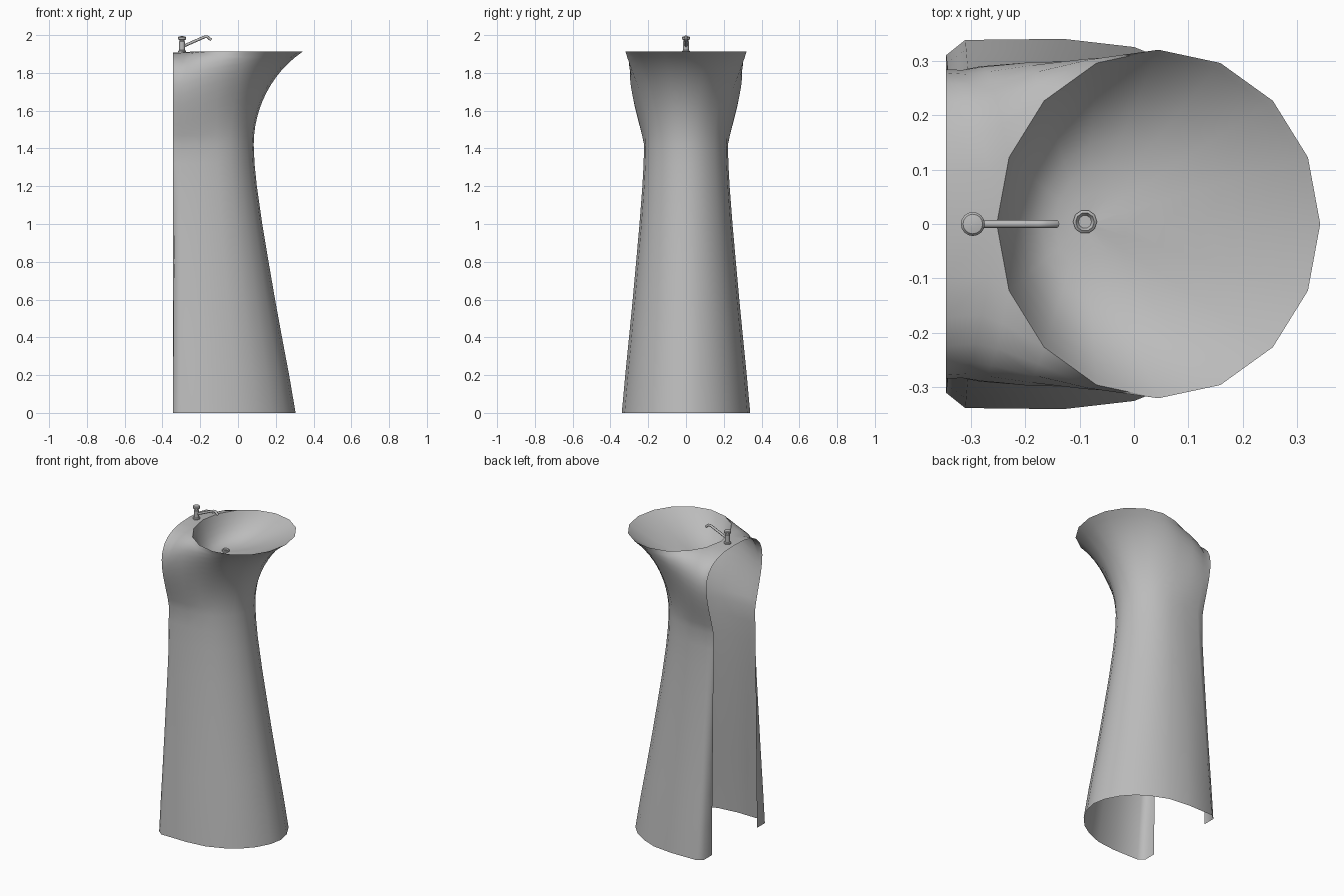
import bpy, bmesh, math
from mathutils import Vector as V

if "Cube" in bpy.data.objects:
    bpy.data.objects.remove(bpy.data.objects["Cube"])

grey = bpy.data.materials.new("ceramic grey")
grey.diffuse_color = (0.5, 0.5, 0.5, 1)
grey.use_nodes = True
grey.node_tree.nodes["Principled BSDF"].inputs["Base Color"].default_value = grey.diffuse_color


def add_object(name, mesh):
    ob = bpy.data.objects.new(name, mesh)
    bpy.context.collection.objects.link(ob)
    mesh.materials.append(grey)
    return ob


def half_surface(name, rows):
    """Smooth grid surface for the +y half, mirrored to -y."""
    n = len(rows[0])
    verts = [p for r in rows for p in r]
    faces = [(r * n + c, (r + 1) * n + c, (r + 1) * n + c + 1, r * n + c + 1)
             for r in range(len(rows) - 1) for c in range(n - 1)]
    me = bpy.data.meshes.new(name)
    me.from_pydata(verts, [], faces)
    me.shade_smooth()
    ob = add_object(name, me)
    m = ob.modifiers.new("mirror", 'MIRROR')
    m.use_axis = (False, True, False)
    m.merge_threshold = 0.0005
    return ob


def lathe(name, x, y, profile, sides):
    """Turned part: profile is a list of (radius, z), capped at both ends."""
    bm = bmesh.new()
    rings = []
    for r, z in profile:
        rings.append([bm.verts.new((x + r * math.cos(2 * math.pi * i / sides),
                                    y + r * math.sin(2 * math.pi * i / sides), z))
                      for i in range(sides)])
    for a, b in zip(rings, rings[1:]):
        for i in range(sides):
            j = (i + 1) % sides
            bm.faces.new((a[i], a[j], b[j], b[i]))
    bm.faces.new(rings[0][::-1])
    bm.faces.new(rings[-1])
    me = bpy.data.meshes.new(name)
    bm.to_mesh(me)
    bm.free()
    ob = add_object(name, me)
    bpy.ops.object.select_all(action='DESELECT')
    ob.select_set(True)
    bpy.context.view_layer.objects.active = ob
    bpy.ops.object.shade_smooth_by_angle(angle=math.radians(40))


RIM_Z = 1.912
# floor outline and neck outline, from back edge round to the front
base = [(-.345, .23), (-.345, .31), (-.31, .338), (-.13, .34), (0, .325),
        (.10, .285), (.18, .235), (.245, .165), (.29, .08), (.305, 0)]
neck = [(-.345, .212), (-.335, .217), (-.30, .222), (-.20, .222), (-.11, .213),
        (-.04, .188), (.01, .152), (.05, .105), (.075, .055), (.083, 0)]
NECK_Z = 1.42
# sixteen-sided bowl rim, back to front
rim = []
for i in range(9):
    a = math.pi * (1 - i / 8)
    rim.append(V((.045 + .297 * math.cos(a), .32 * math.sin(a) if 0 < i < 8 else 0, RIM_Z)))
ends = [V((-.345, 0, RIM_Z - .004))] + rim

# pedestal: tapering open-backed shell
rows = []
for z, k in [(0, 1), (.2, .845), (.4, .675), (.6, .51), (.8, .355), (1.0, .205),
             (1.2, .075), (1.32, .02), (NECK_Z, 0)]:
    rows.append([V((n[0] + (b[0] - n[0]) * k, n[1] + (b[1] - n[1]) * k, z))
                 for b, n in zip(base, neck)])

# shoulder: each column sweeps from the neck to the rim or rear deck
shoulder = [(-.345, .44, 1.92), (-.31, .43, 1.92), (-.28, .40, 1.91),
            (-.21, .37, 1.88), (-.12, .335, 1.83), (.01, .29, 1.80)]
STEPS = 12
for s in range(1, STEPS + 1):
    t = s / STEPS
    row = []
    for c, e in enumerate(ends):
        p0 = V((*neck[c], NECK_Z))
        p1 = p0 + V((0, .035 if c < 4 else 0, .19))
        if c < 6:
            p2 = V(shoulder[c])
        else:
            p2 = p0.lerp(e, .36)
            p2.z = 1.80
        row.append(p0 * (1 - t) ** 3 + p1 * 3 * t * (1 - t) ** 2
                   + p2 * 3 * t * t * (1 - t) + e * t ** 3)
    rows.append(row)
half_surface("pedestal_shell", rows)

# bowl: steep at the back, gentle towards the front, running to the drain
drain = V((-.09, 0, RIM_Z))
rows = []
for s in (1, .97, .93, .86, .76, .64, .5, .34, .18, .04):
    row = []
    for i, p in enumerate(rim):
        power = 2.6 + 1.2 * math.cos(math.pi * i / 8)
        q = drain.lerp(p, s)
        q.z = RIM_Z - .16 * (1 - s ** power)
        row.append(q)
    rows.append(row)
half_surface("basin_bowl", rows)

# drain
lathe("drain_ring", -.09, .004, [(.022, 1.745), (.022, 1.762), (.017, 1.766), (.012, 1.758)], 10)

# tap body with cap
lathe("tap_body", -.296, 0,
      [(.021, 1.905), (.021, 1.916), (.016, 1.92), (.016, 1.965), (.013, 1.968),
       (.013, 1.974), (.021, 1.977), (.022, 1.987), (.018, 1.992), (.008, 1.994)], 16)

# tap spout
cu = bpy.data.curves.new("tap_spout", 'CURVE')
cu.dimensions = '3D'
cu.bevel_depth = .0075
cu.bevel_resolution = 2
cu.use_fill_caps = True
path = [(-.292, 1.94), (-.19, 1.985), (-.175, 1.991), (-.162, 1.991), (-.142, 1.974)]
sp = cu.splines.new('POLY')
sp.points.add(len(path) - 1)
for pt, (x, z) in zip(sp.points, path):
    pt.co = (x, 0, z, 1)
add_object("tap_spout", cu)
